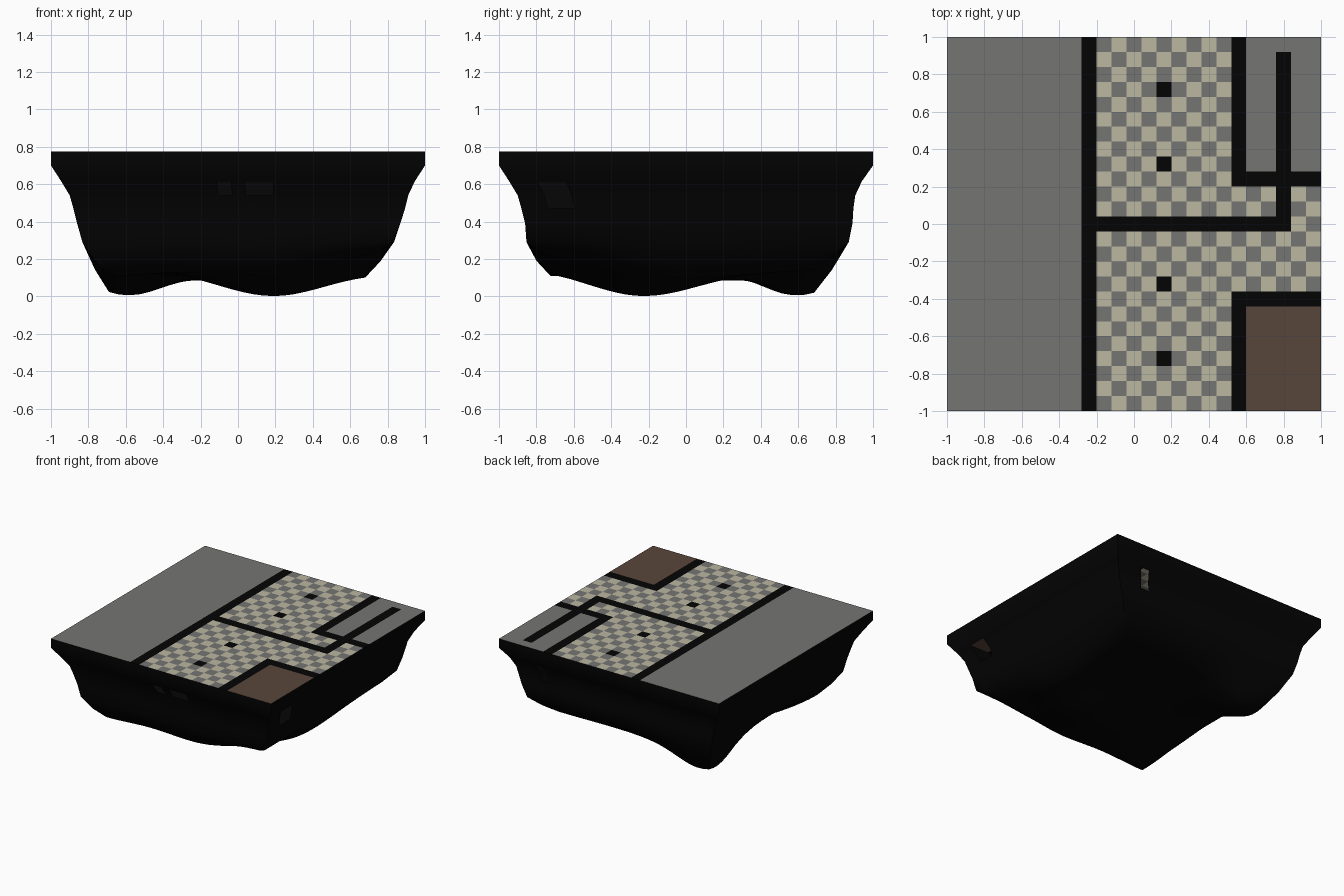
import bpy, bmesh, math

if "Cube" in bpy.data.objects:
    bpy.data.objects.remove(bpy.data.objects["Cube"])

TOP = 0.775
C = N = 25      # floor cells and rock segments per side
S = 2 / C       # cell size


def material(name, r, g, b):
    lin = [((c / 255 + 0.055) / 1.055) ** 2.4 if c > 10 else c / 255 / 12.92 for c in (r, g, b)]
    m = bpy.data.materials.new(name)
    m.diffuse_color = (*lin, 1)
    m.use_nodes = True
    m.node_tree.nodes["Principled BSDF"].inputs["Base Color"].default_value = m.diffuse_color
    return m


BLACK = material("black", 4, 4, 4)
GREY = material("stone grey", 117, 117, 114)
BEIGE = material("tile beige", 187, 183, 161)
BROWN = material("earth brown", 88, 70, 59)


def finish(name, bm, mats):
    me = bpy.data.meshes.new(name)
    bm.to_mesh(me)
    bm.free()
    for m in mats:
        me.materials.append(m)
    ob = bpy.data.objects.new(name, me)
    bpy.context.collection.objects.link(ob)
    return ob


# --- rock: square rings (z, x low, x high, y low, y high) closed by a wavy underside
LEVELS = [(TOP, -1, 1, -1, 1), (0.70, -1, 1, -1, 1),
          (0.615, -.945, .945, -.945, .94), (0.54, -.9, .91, -.9, .905),
          (0.47, -.88, .893, -.88, .895), (0.39, -.86, .868, -.86, .89),
          (0.29, -.832, .834, -.853, .87)]
MID = (-.765, .76, -.80, .78)
BASE = (-.69, .68, -.725, .685)
# lumps of the underside: x, y, height, spread
LUMPS = [(.2, -.25, -.15, .3), (-.6, .6, -.14, .2), (.68, -.68, .08, .28),
         (-.7, -.72, -.04, .25), (.68, .2, -.03, .3), (-.7, .05, .05, .2),
         (-.25, .3, -.048, .22)]


def under(x, y):
    z = 0.15
    for a, b, h, s in LUMPS:
        z += h * math.exp(-((x - a) ** 2 + (y - b) ** 2) / (2 * s * s))
    return max(0.0, z)


def at(bounds, i, j):
    x0, x1, y0, y1 = bounds
    return x0 + (x1 - x0) * i / N, y0 + (y1 - y0) * j / N


loop = ([(i, 0) for i in range(N)] + [(N, j) for j in range(N)]
        + [(N - i, N) for i in range(N)] + [(0, N - j) for j in range(N)])

# openings in the hollow rock: (ring, segment along the loop)
HOLES = {(2, 11), (2, 13), (2, 14)}                                  # front
HOLES |= {(r, N + j) for r in (2, 3) for j in (2, 3)}                # right
HOLES |= {(r, 2 * N + N - 1 - 21) for r in (2, 3)}                   # back

bm = bmesh.new()
rings = [[bm.verts.new((*at(lv[1:], i, j), lv[0])) for i, j in loop] for lv in LEVELS]
mid = []
for i, j in loop:
    h = under(*at(BASE, i, j))
    mid.append(bm.verts.new((*at(MID, i, j), h + 0.45 * (0.29 - h))))
rings.append(mid)
grid = {}
for i in range(N + 1):
    for j in range(N + 1):
        x, y = at(BASE, i, j)
        grid[i, j] = bm.verts.new((x, y, under(x, y)))
rings.append([grid[k] for k in loop])
for r, (up, lo) in enumerate(zip(rings, rings[1:])):
    for k in range(len(loop)):
        n = (k + 1) % len(loop)
        if (r, k) not in HOLES:
            bm.faces.new((lo[k], lo[n], up[n], up[k]))
for i in range(N):
    for j in range(N):
        bm.faces.new((grid[i, j], grid[i, j + 1], grid[i + 1, j + 1], grid[i + 1, j]))
rock = finish("rock_base", bm, [BLACK])
bpy.context.view_layer.objects.active = rock
rock.select_set(True)
bpy.ops.object.shade_smooth_by_angle(angle=math.radians(50))


# --- floor: one face per cell, coloured by the floor plan
def cell(i, j):
    if i < 9:
        return 1                                        # plain grey area
    if i == 9:
        return 0                                        # long wall
    if (j == 12 and i <= 22) or (i == 22 and 12 <= j <= 23):
        return 0                                        # dark track
    if i == 14 and j in (3, 8, 16, 21):
        return 0                                        # pillars
    if i >= 19:
        if j in (7, 15) or (i == 19 and (j < 7 or j > 15)):
            return 0                                    # room walls
        if j > 15:
            return 1                                    # grey room
        if j < 7:
            return 3                                    # brown room
    return 2 if (i + j) % 2 else 1                      # checker


bm = bmesh.new()
v = [[bm.verts.new((-1 + S * i, -1 + S * j, TOP)) for j in range(C + 1)] for i in range(C + 1)]
for i in range(C):
    for j in range(C):
        f = bm.faces.new((v[i][j], v[i + 1][j], v[i + 1][j + 1], v[i][j + 1]))
        f.material_index = cell(i, j)
finish("floor_tiles", bm, [BLACK, GREY, BEIGE, BROWN])
